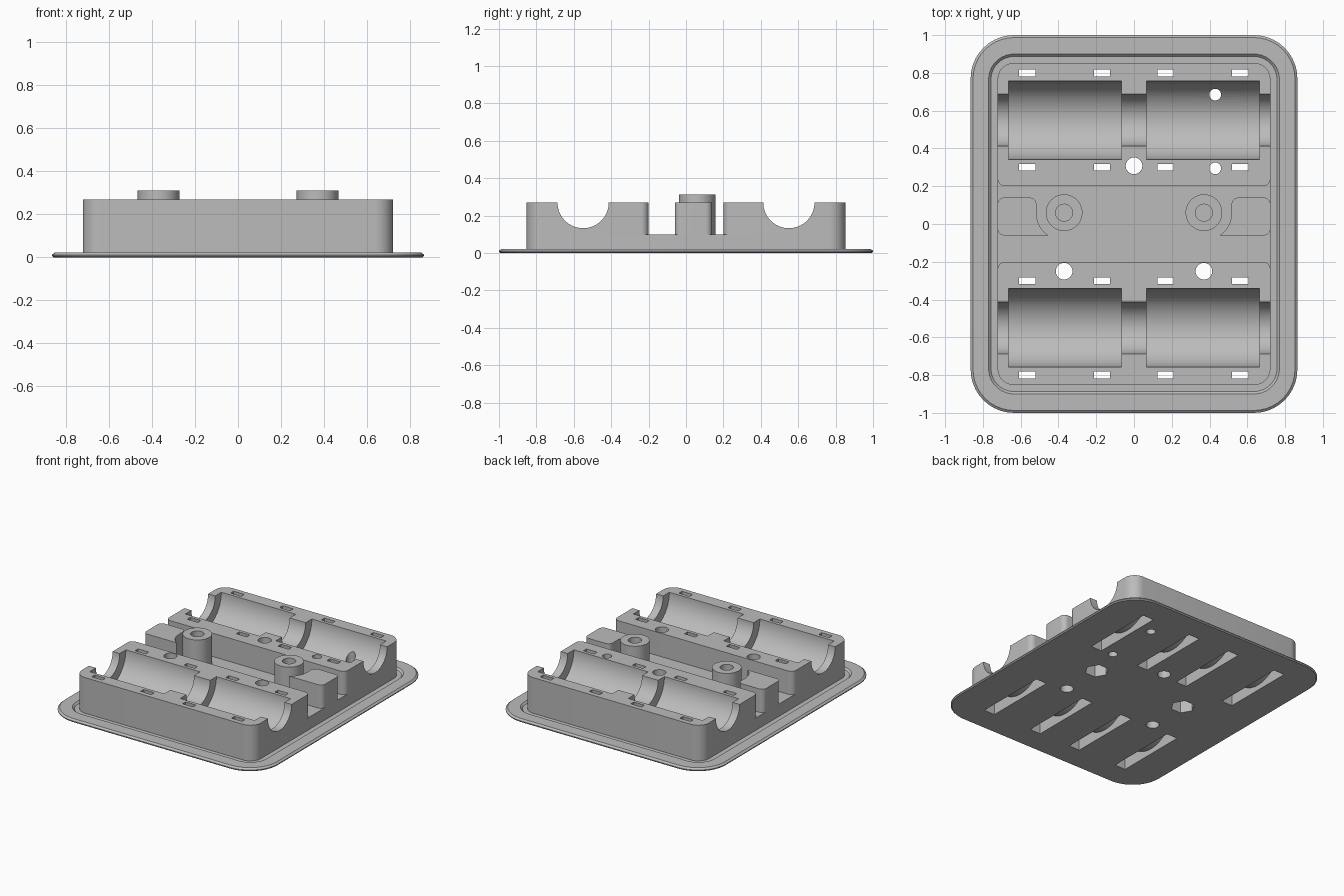
import bpy, bmesh
from math import sin, cos, pi, radians

cube = bpy.data.objects.get("Cube")
if cube:
    bpy.data.objects.remove(cube, do_unlink=True)

grey = bpy.data.materials.new("plain grey")
grey.use_nodes = True
GREY = (0.5, 0.5, 0.5, 1)
grey.diffuse_color = GREY
grey.node_tree.nodes["Principled BSDF"].inputs["Base Color"].default_value = GREY

TOP, FLOOR = 0.27, 0.1          # top of the cradles, floor of the middle channel
BOSS_X, BOSS_Y = 0.37, 0.06
TROUGH_Y = 0.55


def arc(cx, cy, r, a0, a1, n=10):
    """Points on an arc, angles in degrees."""
    return [(cx + r * cos(radians(a0 + (a1 - a0) * i / n)),
             cy + r * sin(radians(a0 + (a1 - a0) * i / n))) for i in range(n + 1)]


def circle(cx, cy, r, n=48):
    return arc(cx, cy, r, 0, 360 * (n - 1) / n, n - 1)


def rounded(x, y0, y1, r0, r1):
    """Rectangle of half width x, corner radius r0 at y0 and r1 at y1."""
    return (arc(x - r0, y0 + r0, r0, 270, 360) + arc(x - r1, y1 - r1, r1, 0, 90)
            + arc(-x + r1, y1 - r1, r1, 90, 180) + arc(-x + r0, y0 + r0, r0, 180, 270))


def loft(name, rings):
    """Skin a stack of equal-count rings of 3D points and cap both ends."""
    bm = bmesh.new()
    loops = [[bm.verts.new(p) for p in ring] for ring in rings]
    for a, b in zip(loops, loops[1:]):
        for i in range(len(a)):
            j = (i + 1) % len(a)
            bm.faces.new((a[i], a[j], b[j], b[i]))
    bm.faces.new(loops[0])
    bm.faces.new(loops[-1])
    bmesh.ops.recalc_face_normals(bm, faces=bm.faces)
    mesh = bpy.data.meshes.new(name)
    bm.to_mesh(mesh)
    bm.free()
    mesh.materials.append(grey)
    obj = bpy.data.objects.new(name, mesh)
    bpy.context.scene.collection.objects.link(obj)
    return obj


def prism(name, pts, lo, hi, along_x=False):
    if along_x:
        return loft(name, [[(w, u, v) for u, v in pts] for w in (lo, hi)])
    return loft(name, [[(u, v, w) for u, v in pts] for w in (lo, hi)])


def cut(obj, cutters):
    for c in cutters:
        mod = obj.modifiers.new("cut", "BOOLEAN")
        mod.operation, mod.solver, mod.object = "DIFFERENCE", "EXACT", c
    bpy.context.view_layer.update()
    deps = bpy.context.evaluated_depsgraph_get()
    mesh = bpy.data.meshes.new_from_object(obj.evaluated_get(deps))
    obj.modifiers.clear()
    obj.data = mesh


# Tray: flanged plate with a shallow groove, then the core up to the channel floor
def tray_ring(x, y, r, z):
    return [(px, py, z) for px, py in rounded(x, -y, y, r, r)]


tray = loft("tray", [
    tray_ring(0.858, 0.993, 0.223, 0),
    tray_ring(0.865, 1.0, 0.23, 0.007),
    tray_ring(0.865, 1.0, 0.23, 0.012),
    tray_ring(0.852, 0.987, 0.217, 0.023),
    tray_ring(0.77, 0.9, 0.135, 0.023),
    tray_ring(0.757, 0.887, 0.122, 0.01),
    tray_ring(0.722, 0.852, 0.085, 0.01),
    tray_ring(0.722, 0.852, 0.085, FLOOR)])

# Cradle bars on both sides of the channel
rear = prism("rear_cradle", rounded(0.722, 0.2, 0.852, 0.04, 0.085), FLOOR, TOP)
front = prism("front_cradle", rounded(0.722, -0.852, -0.2, 0.085, 0.04), FLOOR, TOP)

# Cutters: troughs, strap channels, through holes and nut pockets
side_cutters = {}
for s in (-1, 1):
    y = s * TROUGH_Y
    cs = [prism("trough_cutter", circle(y, TOP, 0.137, 64), -0.9, 0.9, True)]
    for x in (-0.365, 0.365):
        cs.append(prism("wide_trough_cutter", circle(y, TOP, 0.208, 80),
                        x - 0.3, x + 0.3, True))
    # strap channel runs beneath the trough and opens on the underside
    ro, ri = 0.267, 0.232
    strap = [(y - ro, 0.4), (y - ro, -0.1), (y + ro, -0.1), (y + ro, 0.4), (y + ri, 0.4)]
    strap += arc(y, TOP, ri, 0, -180, 32) + [(y - ri, 0.4)]
    for x in (-0.565, -0.17, 0.167, 0.562):
        cs.append(prism("strap_cutter", strap, x - 0.043, x + 0.043, True))
    side_cutters[s] = cs

for s, x, y, r in ((1, 0, 0.308, 0.044), (1, 0.43, 0.685, 0.031), (1, 0.43, 0.295, 0.031),
                   (-1, -BOSS_X, -0.25, 0.044), (-1, BOSS_X, -0.25, 0.044)):
    side_cutters[s].append(prism("hole_cutter", circle(x, y, r, 32), -0.1, 0.5))

nuts, bores = [], []
for s in (-1, 1):
    nuts.append(prism("nut_cutter", circle(s * BOSS_X, BOSS_Y, 0.08, 6), -0.1, 0.14))
    bores.append(prism("bore_cutter", circle(s * BOSS_X, BOSS_Y, 0.045, 32), 0.16, 0.5))

parts = [tray, rear, front]
cut(tray, side_cutters[1] + side_cutters[-1] + nuts)
cut(rear, side_cutters[1])
cut(front, side_cutters[-1])

# Screw bosses and the end blocks that wrap round them
block = arc(BOSS_X, BOSS_Y, 0.147, -54.7, 0, 16)
block += arc(0.552, 0.105, 0.035, 180, 90) + arc(0.687, 0.105, 0.035, 90, 0)
block += arc(0.687, -0.025, 0.035, 0, -90)
for i, (side, s) in enumerate((("right", -1), ("left", 1))):
    boss = prism(side + "_screw_boss", circle(s * BOSS_X, BOSS_Y, 0.097), FLOOR, 0.312)
    cut(boss, [nuts[i], bores[i]])
    parts.append(boss)
    parts.append(prism(side + "_end_block", [(s * x, y) for x, y in block], FLOOR, TOP))

for c in side_cutters[1] + side_cutters[-1] + nuts + bores:
    bpy.data.objects.remove(c, do_unlink=True)

# Smooth round surfaces, keep edges sharp
bpy.ops.object.select_all(action="DESELECT")
for p in parts:
    p.select_set(True)
bpy.context.view_layer.objects.active = tray
bpy.ops.object.shade_smooth_by_angle(angle=radians(30))
